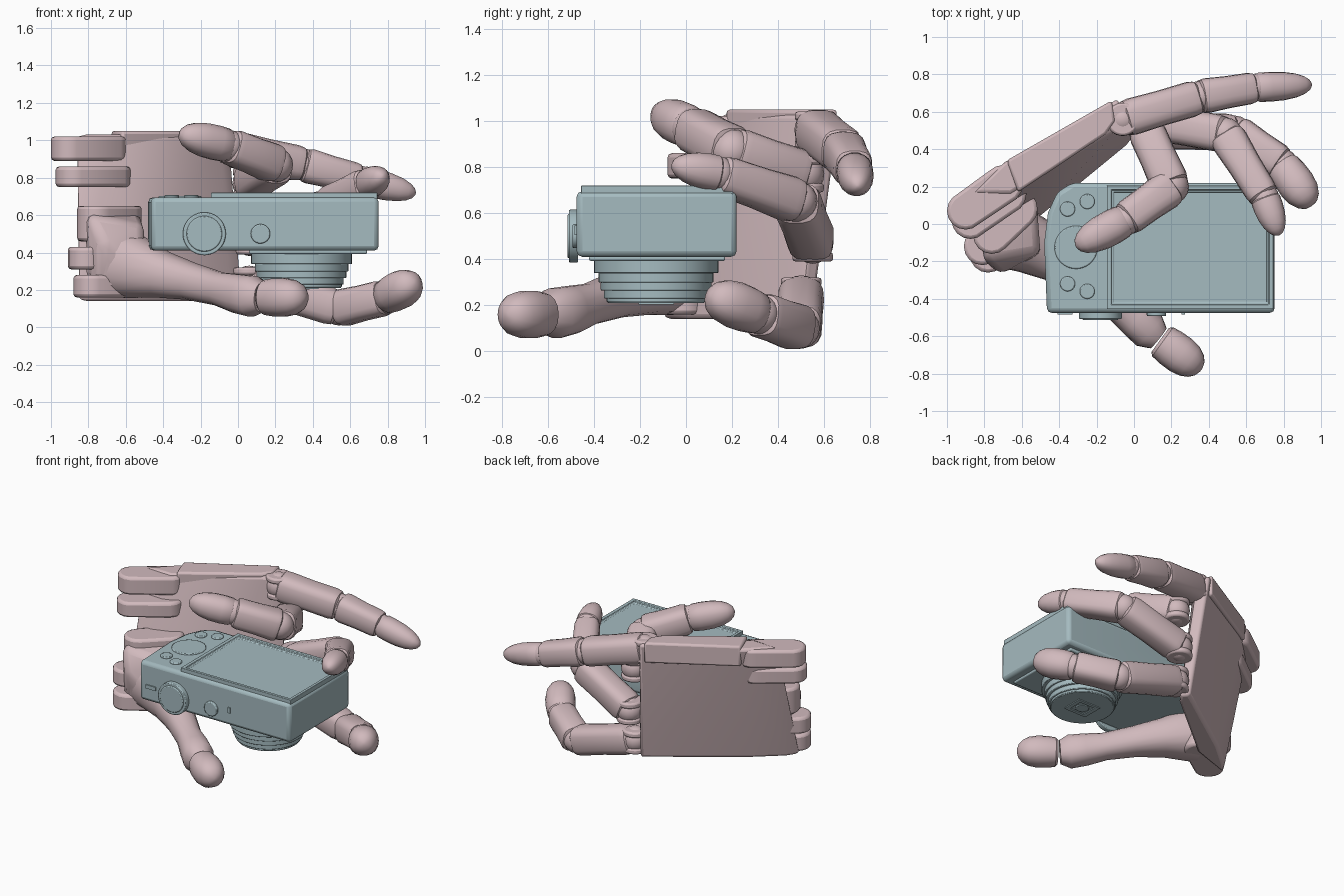
import bpy, bmesh, math
from mathutils import Vector, Matrix

if "Cube" in bpy.data.objects:
    bpy.data.objects.remove(bpy.data.objects["Cube"], do_unlink=True)


def material(name, rgb):
    m = bpy.data.materials.new(name)
    m.use_nodes = True
    m.diffuse_color = (*rgb, 1)
    m.node_tree.nodes["Principled BSDF"].inputs["Base Color"].default_value = (*rgb, 1)
    return m


PINK = material("dusty pink", (0.64, 0.49, 0.51))
BLUE = material("grey blue", (0.375, 0.495, 0.525))


def finish(name, bm, mat, bevel=0, segments=2, angle=35):
    bmesh.ops.recalc_face_normals(bm, faces=bm.faces)
    mesh = bpy.data.meshes.new(name)
    bm.to_mesh(mesh)
    bm.free()
    mesh.materials.append(mat)
    ob = bpy.data.objects.new(name, mesh)
    bpy.context.collection.objects.link(ob)
    if bevel:
        mod = ob.modifiers.new("Bevel", "BEVEL")
        mod.width, mod.segments, mod.limit_method = bevel, segments, "ANGLE"
    bpy.ops.object.select_all(action="DESELECT")
    ob.select_set(True)
    bpy.context.view_layer.objects.active = ob
    bpy.ops.object.shade_smooth_by_angle(angle=math.radians(angle))
    return ob


def prism(name, outline, z0, z1, mat, bevel=0):
    bm = bmesh.new()
    face = bm.faces.new([bm.verts.new((x, y, z0)) for x, y in outline])
    out = bmesh.ops.extrude_face_region(bm, geom=[face])["geom"]
    bmesh.ops.translate(bm, vec=(0, 0, z1 - z0),
                        verts=[g for g in out if isinstance(g, bmesh.types.BMVert)])
    return finish(name, bm, mat, bevel)


def rect(x0, x1, y0, y1):
    return [(x0, y0), (x1, y0), (x1, y1), (x0, y1)]


def hull(name, points, mat, bevel=0):
    bm = bmesh.new()
    for p in points:
        bm.verts.new(p)
    res = bmesh.ops.convex_hull(bm, input=bm.verts)
    bmesh.ops.delete(bm, geom=[g for g in res["geom_interior"]
                               if isinstance(g, bmesh.types.BMVert)], context="VERTS")
    bmesh.ops.dissolve_limit(bm, angle_limit=0.03, verts=bm.verts, edges=bm.edges)
    return finish(name, bm, mat, bevel)


def disc(name, centre, r, depth, mat, axis="Z", bevel=0.006):
    bm = bmesh.new()
    rot = Matrix.Rotation(math.pi / 2, 4, "X") if axis == "Y" else Matrix()
    bmesh.ops.create_cone(bm, cap_ends=True, segments=40, radius1=r, radius2=r,
                          depth=depth, matrix=Matrix.Translation(centre) @ rot)
    return finish(name, bm, mat, bevel)


def ball(name, centre, r, mat):
    bm = bmesh.new()
    bmesh.ops.create_uvsphere(bm, u_segments=16, v_segments=10, radius=r,
                              matrix=Matrix.Translation(centre))
    return finish(name, bm, mat)


def loft(name, stations, mat, power=2.6, sides=18):
    """Tube through (point, width, height) stations with a rounded-square section."""
    bm, rings = bmesh.new(), []
    pts = [Vector(s[0]) for s in stations]
    for i, (_, w, h) in enumerate(stations):
        t = (pts[min(i + 1, len(pts) - 1)] - pts[max(i - 1, 0)]).normalized()
        side = t.cross(Vector((0, 0, 1))).normalized()
        up = side.cross(t)
        ring = []
        for k in range(sides):
            a = math.tau * k / sides
            c, s = math.cos(a), math.sin(a)
            u = math.copysign(abs(c) ** (2 / power), c) * w
            v = math.copysign(abs(s) ** (2 / power), s) * h
            ring.append(bm.verts.new(pts[i] + side * u + up * v))
        rings.append(ring)
    for a, b in zip(rings, rings[1:]):
        for k in range(sides):
            j = (k + 1) % sides
            bm.faces.new((a[k], a[j], b[j], b[k]))
    bm.faces.new(rings[0])
    bm.faces.new(rings[-1])
    return finish(name, bm, mat)


BONE = [(0, .72), (.04, .94), (.12, 1), (.5, .97), (.88, 1), (.96, .94), (1, .72)]
TIP = [(0, .8), (.06, .95), (.25, 1), (.5, .99), (.72, .87), (.87, .66), (.96, .4), (1, .1)]


def bone(name, a, b, ra, rb, shape, power):
    a, b = Vector(a), Vector(b)
    st = []
    for t, s in shape:
        r = (ra + (rb - ra) * t) * s
        st.append((a.lerp(b, t), r, r))
    return loft(name, st, PINK, power)


def finger(name, joints, radii):
    last = len(joints) - 2
    for i in range(last + 1):
        tip = i == last
        bone(f"{name}_{'tip' if tip else 'segment_' + str(i + 1)}", joints[i], joints[i + 1],
             radii[i], radii[i + 1], TIP if tip else BONE, 2.2 if tip else 3)
        ball(f"{name}_joint_{i + 1}", joints[i], radii[i] * 0.9, PINK)
    # forked knuckle at the palm edge
    x, y, z = joints[0]
    for s in (-1, 1):
        disc(f"{name}_knuckle_{'low' if s < 0 else 'high'}", (x, y, z + s * 0.06),
             radii[0] * 0.88, 0.04, PINK, bevel=0.012)


# Four fingers
finger("upper_finger", [(-.06, .56, .96), (.35, .68, .87), (.65, .73, .79), (.95, .745, .715)],
       [.1, .095, .083, .07])
finger("curled_finger", [(.06, .51, .77), (.2, .2, .87), (-.05, .02, .97), (-.31, -.12, 1.035)],
       [.1, .105, .095, .09])
finger("middle_finger", [(.07, .55, .47), (.49, .48, .65), (.7, .14, .77), (.775, -.06, .81)],
       [.1, .1, .085, .065])
finger("lower_finger", [(.06, .5, .24), (.54, .49, .1), (.79, .32, .16), (.95, .1, .245)],
       [.1, .1, .095, .11])

# Thumb with a broad fleshy base
loft("thumb_base", [((-.76, -.02, .36), .12, .14), ((-.68, -.06, .36), .18, .2),
                    ((-.55, -.11, .32), .16, .17), ((-.4, -.19, .28), .13, .125),
                    ((-.25, -.3, .245), .1, .1), ((-.1, -.42, .205), .085, .09),
                    ((0, -.5, .18), .1, .105), ((.08, -.57, .165), .105, .11),
                    ((.13, -.61, .16), .07, .08)], PINK, 2.3)
bone("thumb_tip", (.14, -.62, .16), (.36, -.78, .16), .1, .11, TIP, 2.2)

# Palm slab, leaning from top to bottom and running to the wrist
top = [(-.86, .17), (-.7, .33), (-.09, .67), (-.05, .6), (-.1, .5), (-.66, .16)]
bottom = [(-.85, -.1), (-.8, -.02), (-.6, .15), (-.02, .55), (.02, .5), (-.04, .42), (-.55, .0)]
hull("palm", [(x, y, 1.03) for x, y in top] + [(x, y, .14) for x, y in bottom], PINK, .02)
hull("palm_top_rail", [(x, y, z) for z in (.9, 1.05) for x, y in
                       ((-.68, .34), (-.12, .66), (-.1, .55), (-.15, .48), (-.62, .17))], PINK, .015)
hull("palm_heel", [(-.8, -.2, .6), (-.72, -.27, .45), (-.78, -.2, .18), (-.5, -.2, .2),
                   (-.5, -.15, .55), (-.52, .12, .62), (-.74, .16, .64), (-.56, .06, .16),
                   (-.76, .03, .16), (-.83, -.06, .6)], PINK, .04)


# Wrist prongs: flat rounded lugs separated by slots
def prong(name, end, root, z0, z1, r):
    pts = []
    for (cx, cy), rad in ((end, r), (root, r * 1.05)):
        for k in range(16):
            a = math.tau * k / 16
            pts += [(cx + rad * math.cos(a), cy + rad * math.sin(a), z) for z in (z0, z1)]
    hull(name, pts, PINK, .018)


for i, (end, root, z0, z1) in enumerate([
        ((-.9, .07), (-.7, .21), .89, 1.02), ((-.875, .02), (-.68, .16), .75, .86),
        ((-.76, -.06), (-.62, .08), .46, .65), ((-.81, -.12), (-.62, .02), .31, .43),
        ((-.78, -.16), (-.58, -.02), .16, .28)]):
    prong(f"wrist_prong_{i + 1}", end, root, z0, z1, .1)

# Camera body
prism("camera_body", [(-.465, -.475), (.752, -.475), (.752, .22), (-.33, .22), (-.41, .17),
                      (-.46, .06), (-.48, -.1)], .41, .695, BLUE, .025)

# Screen panel with a recessed display
bm = bmesh.new()
bmesh.ops.create_cube(bm, size=1, matrix=Matrix.Translation((.3, -.125, .695))
                      @ Matrix.Diagonal((.89, .66, .05, 1)))
face = max(bm.faces, key=lambda f: f.calc_center_median().z)
for width, depth in ((.03, 0), (.004, -.012), (.014, 0), (.004, -.006)):
    bmesh.ops.inset_region(bm, faces=[face], thickness=width, depth=depth)
finish("screen_panel", bm, BLUE, .003)

# Rear controls
disc("rear_dial", (-.31, -.125, .695), .115, .016, BLUE)
for i, (x, y) in enumerate([(-.355, .08), (-.25, .12), (-.355, -.32), (-.25, -.36)]):
    disc(f"rear_button_{i + 1}", (x, y, .697), .04, .02, BLUE)

# Controls on the narrow edge
disc("edge_dial", (-.18, -.488, .5), .115, .04, BLUE, "Y")
disc("edge_dial_cap", (-.18, -.502, .5), .095, .025, BLUE, "Y")
disc("edge_button", (.12, -.48, .5), .052, .025, BLUE, "Y")
prism("edge_switch", rect(-.41, -.33, -.483, -.465), .508, .535, BLUE)
prism("edge_mark", rect(.255, .272, -.483, -.465), .505, .545, BLUE)

# Stepped lens barrel
LX, LY = .34, -.13
prism("lens_mount_plate", rect(.06, .69, -.42, .17), .392, .415, BLUE, .008)
z = .4
for i, (r, h) in enumerate([(.27, .06), (.25, .04), (.24, .035), (.225, .035), (.215, .015)]):
    disc(f"lens_ring_{i + 1}", (LX, LY, z - h / 2), r, h + .002, BLUE, bevel=.004)
    z -= h
disc("lens_front", (LX, LY, .216), .21, .012, BLUE, bevel=.003)

# Square shutter frame and glass on the lens face
for s in (-1, 1):
    prism(f"shutter_frame_x_{s + 1}", rect(LX + s * .075 - .015, LX + s * .075 + .015,
                                           LY - .07, LY + .07), .204, .212, BLUE)
    prism(f"shutter_frame_y_{s + 1}", rect(LX - .09, LX + .09, LY + s * .065 - .012,
                                           LY + s * .065 + .012), .204, .212, BLUE)
disc("lens_glass", (LX, LY, .208), .045, .009, BLUE, bevel=.003)
